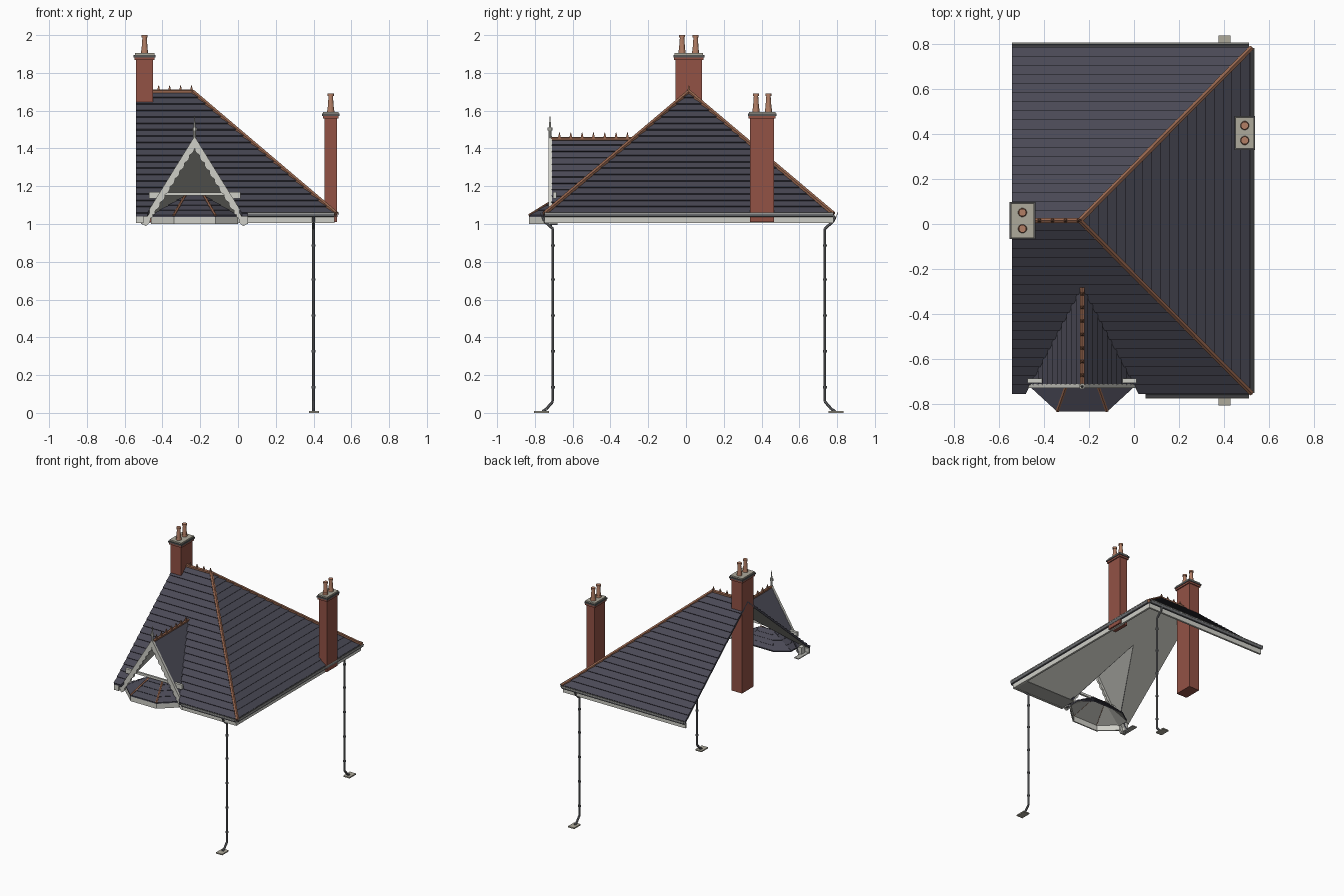
import bpy, math
from mathutils import Vector as V

if "Cube" in bpy.data.objects:
    bpy.data.objects.remove(bpy.data.objects["Cube"])


def material(name, rgb):
    m = bpy.data.materials.new(name)
    m.use_nodes = True
    m.diffuse_color = (*rgb, 1)
    m.node_tree.nodes["Principled BSDF"].inputs["Base Color"].default_value = (*rgb, 1)
    return m


SLATE = material("slate", (0.068, 0.067, 0.092))
LINING = material("roof lining", (0.42, 0.42, 0.39))
TRIM = material("pale trim", (0.62, 0.62, 0.57))
BRICK = material("red brick", (0.29, 0.085, 0.06))
RIDGE = material("ridge tile", (0.3, 0.13, 0.075))
POT = material("clay pot", (0.45, 0.21, 0.13))
STONE = material("cap stone", (0.42, 0.4, 0.33))
DARK = material("dark cap edge", (0.09, 0.09, 0.09))
IRON = material("grey iron", (0.17, 0.175, 0.185))


def mesh(name, verts, faces, mats, index=None):
    me = bpy.data.meshes.new(name)
    me.from_pydata([tuple(v) for v in verts], [], faces)
    for m in mats:
        me.materials.append(m)
    if index:
        me.polygons.foreach_set("material_index", index)
    ob = bpy.data.objects.new(name, me)
    bpy.context.collection.objects.link(ob)
    return ob


def prism(name, ring, offset, mat):
    """Extrude a closed ring of points along an offset."""
    n = len(ring)
    ring = [V(p) for p in ring]
    normal = sum((ring[i].cross(ring[(i + 1) % n]) for i in range(n)), V())
    if normal.dot(V(offset)) > 0:
        ring.reverse()
    verts = ring + [p + V(offset) for p in ring]
    sides = [(i, i + n, (i + 1) % n + n, (i + 1) % n) for i in range(n)]
    return mesh(name, verts, [tuple(range(n)), tuple(range(2 * n - 1, n - 1, -1))] + sides, [mat])


def box(name, x, y, z, mat):
    ring = [(x[0], y[0], z[0]), (x[1], y[0], z[0]), (x[1], y[1], z[0]), (x[0], y[1], z[0])]
    return prism(name, ring, (0, 0, z[1] - z[0]), mat)


def rod(name, a, b, r, mat, sides=8, tip=None):
    a, b = V(a), V(b)
    q = (b - a).to_track_quat('Z', 'Y')
    rings = []
    for c, rad in ((a, r), (b, r if tip is None else tip)):
        rings += [c + q @ V((rad * math.cos(t), rad * math.sin(t), 0))
                  for t in (math.tau * (i + 0.5) / sides for i in range(sides))]
    n = sides
    faces = [(i, (i + 1) % n, (i + 1) % n + n, i + n) for i in range(n)]
    return mesh(name, rings, faces + [tuple(range(n - 1, -1, -1)), tuple(range(n, 2 * n))], [mat])


def clip(poly, h, sign):
    """Keep the part of a polygon above (sign 1) or below (sign -1) height h."""
    out = []
    for a, b in zip(poly, poly[1:] + poly[:1]):
        da, db = (a.z - h) * sign, (b.z - h) * sign
        if da >= 0:
            out.append(a)
        if da * db < 0:
            out.append(a.lerp(b, da / (da - db)))
    return out


def slate_panel(name, pts, course=0.034, lap=0.007, thick=0.016):
    """Roof plane of overlapping slate courses, with a plain lining below."""
    poly = [V(p) for p in pts]
    n = sum((a.cross(b) for a, b in zip(poly, poly[1:] + poly[:1])), V()).normalized()
    if n.z < 0:
        poly.reverse()
        n = -n
    lo, hi = min(p.z for p in poly), max(p.z for p in poly)
    count = max(2, round((hi - lo) / course))
    step = (hi - lo) / count
    verts, faces, index = [], [], []

    def slab(low, top, cap_mat, cap_top):
        k, base = len(low), len(verts)
        verts.extend(low + top)
        cap = range(base + k, base + 2 * k) if cap_top else range(base + k - 1, base - 1, -1)
        faces.append(tuple(cap))
        index.append(cap_mat)
        for i in range(k):
            j = (i + 1) % k
            if (top[i] - low[i]).length + (top[j] - low[j]).length > 1e-4:
                faces.append((base + i, base + j, base + k + j, base + k + i))
                index.append(0)

    for c in range(count):
        z0 = lo + c * step
        band = clip(clip(poly, z0, 1), z0 + step, -1)
        if len(band) > 2:
            slab(band, [p + n * lap * (1 - (p.z - z0) / step) for p in band], 0, True)
    slab([p - V((0, 0, thick)) for p in poly], poly, 1, False)
    return mesh(name, verts, faces, [SLATE, LINING], index)


# Main hipped roof, open where the gable joins
EAVE, TOP, MID, HALF = 1.055, 1.70, 0.015, 0.765
L, R, HX, GX, GZ = -0.54, 0.51, -0.24, -0.23, 1.45
F, B = MID - HALF, MID + HALF
peak, peak_end = (HX, MID, TOP), (L, MID, TOP)
gable_back = (GX, MID - (TOP - GZ) * HALF / (TOP - EAVE), GZ)
corner_f, corner_b = (R, F, EAVE), (R, B, EAVE)
slate_panel("back_roof", [(L, B, EAVE), corner_b, peak, peak_end])
slate_panel("side_roof", [corner_f, corner_b, peak])
slate_panel("front_roof_right", [(0.02, F, EAVE), corner_f, peak, gable_back])
slate_panel("front_roof_left", [(L, F, EAVE), (-0.48, F, EAVE), gable_back, peak, peak_end])

# Ridge and hip tiles with crests
rod("main_ridge", peak_end, peak, 0.013, RIDGE, 6)
for label, c in (("front", corner_f), ("back", corner_b)):
    rod(label + "_hip", peak, V(c) + V((0.01, 0, 0)), 0.013, RIDGE, 6)
rod("gable_ridge", (GX, -0.715, GZ), gable_back, 0.011, RIDGE, 6)
for i in range(4):
    x = -0.42 + i * 0.058
    rod("ridge_crest", (x, MID, TOP), (x, MID, TOP + 0.034), 0.013, RIDGE, 4, 0.002)
for i in range(7):
    y = -0.67 + i * 0.06
    rod("gable_crest", (GX, y, GZ), (GX, y, GZ + 0.034), 0.013, RIDGE, 4, 0.002)

# Front gable: roof planes, scalloped bargeboards, feet
for s, side in ((-1, "right"), (1, "left")):
    slate_panel("gable_roof_" + side, [
        (GX, -0.715, GZ), gable_back, (GX + s * 0.21, -0.68, 1.114),
        (GX + s * 0.275, -0.68, 1.01), (GX + s * 0.275, -0.715, 1.01)])
    a, b = V((GX, -0.728, 1.465)), V((GX + s * 0.285, -0.728, 1.005))
    down = (b - a).normalized()
    inward = V((-s * abs(down.z), 0, -abs(down.x)))
    waves = 11
    edge = []
    for i in range(waves * 4 + 1):
        t = i / (waves * 4)
        w = 0.03 + 0.009 * abs(math.sin(math.pi * waves * t))
        p = a.lerp(b, t) + inward * w
        if (p.x - GX) * s > 0:
            edge.append(p)
    start = V((GX, a.y, 1.405))
    prism("bargeboard_" + side, [a, b] + edge[::-1] + [start], (0, 0.018, 0), TRIM)
    fx = GX + s * 0.27
    box("gable_foot_" + side, (fx - 0.014, fx + 0.014), (-0.725, -0.68), (1.0, 1.065), TRIM)
    bx = GX + s * 0.21
    box("beam_end_" + side, (bx - 0.032, bx + 0.032), (-0.705, -0.685), (1.135, 1.17), TRIM)
box("collar_beam", (GX - 0.23, GX + 0.23), (-0.70, -0.685), (1.15, 1.168), TRIM)

# Finial
rod("finial_stem", (GX, -0.72, 1.40), (GX, -0.72, 1.50), 0.008, TRIM)
rod("finial_collar", (GX, -0.72, 1.495), (GX, -0.72, 1.51), 0.013, TRIM)
rod("finial_spike", (GX, -0.72, 1.51), (GX, -0.72, 1.575), 0.007, TRIM, 8, 0.001)

# Faceted bay canopy below the gable
CZ = 1.045
right_half = [(0.11, -0.83, CZ), (0.23, -0.72, CZ), (0.23, -0.63, CZ), (0.13, -0.56, CZ)]


def shift(p, s):
    return (GX + s * p[0], p[1], p[2])


crown = {s: (GX + s * 0.05, -0.66, 1.15) for s in (-1, 1)}
for a, label in ((right_half[0], "front"), (right_half[3], "back")):
    slate_panel("canopy_" + label, [shift(a, -1), shift(a, 1), crown[1], crown[-1]], 0.03, 0.004, 0.008)
box("canopy_front_fascia", (GX - 0.11, GX + 0.11), (-0.83, -0.82), (1.0, CZ), TRIM)
for s in (-1, 1):
    ring = [V(shift(p, s)) for p in right_half]
    for a, b in zip(ring, ring[1:]):
        slate_panel("canopy_side", [a, b, crown[s]], 0.03, 0.004, 0.008)
    rod("canopy_hip", ring[0], crown[s], 0.008, RIDGE, 6)
    a, b = ring[0], ring[1]
    prism("canopy_side_fascia", [a, b, b + V((0, 0.012, 0)), a + V((0, 0.012, 0))],
          (0, 0, 1.0 - CZ), TRIM)

# Fascias and soffits
FZ = (1.005, 1.045)
box("side_fascia", (R - 0.015, R), (F, B), FZ, TRIM)
box("back_fascia", (L, R), (B - 0.015, B), FZ, TRIM)
for label, x in (("left", (0.05, R)), ("right", (L, -0.5))):
    box("front_fascia_" + label, x, (F, F + 0.015), FZ, TRIM)
    box("front_soffit_" + label, x, (F, F + 0.14), (1.008, 1.014), LINING)


# Half-round gutters
def gutter(name, a, b, out):
    a, b, out = V(a), V(b), V(out)
    arc = [math.pi * i / 6 for i in range(7)]
    prof = [(math.cos(t) * 0.011, -math.sin(t) * 0.02) for t in arc]
    prof += [(math.cos(t) * 0.008, -math.sin(t) * 0.016) for t in reversed(arc)]
    prism(name, [a + out * (0.011 + u) + V((0, 0, w)) for u, w in prof], b - a, IRON)
    prism(name + "_lip", [a + out * u + V((0, 0, w)) for u, w in
                          ((0.019, 0), (0.024, 0), (0.024, 0.006), (0.019, 0.006))], b - a, TRIM)


GZZ = 1.056
gutter("side_gutter", (R, F, GZZ), (R, B, GZZ), (1, 0, 0))
gutter("back_gutter", (L, B, GZZ), (R, B, GZZ), (0, 1, 0))
gutter("front_gutter", (0.05, F, GZZ), (R, F, GZZ), (0, -1, 0))

# Downpipes with brackets and drain plates
for s, side in ((-1, "front"), (1, "back")):
    path = [(0.4, MID + s * d, z) for d, z in
            ((0.775, 1.04), (0.765, 1.015), (0.72, 0.975), (0.72, 0.06), (0.755, 0.02), (0.775, 0.008))]
    for a, b in zip(path, path[1:]):
        rod(side + "_downpipe", a, b, 0.008, IRON)
    for z in (0.13, 0.32, 0.51, 0.7, 0.88):
        rod(side + "_pipe_bracket", (0.4, MID + s * 0.72, z), (0.4, MID + s * 0.72, z + 0.012), 0.011, IRON)
    box(side + "_drain_plate", (0.375, 0.428), sorted((MID + s * 0.74, MID + s * 0.82)), (0, 0.009), STONE)


# Chimneys
def chimney(name, x, y, z, pot_gap):
    def layer(part, grow, lo, hi, mat):
        box(name + part, (x[0] - grow, x[1] + grow), (y[0] - grow, y[1] + grow), (lo, hi), mat)
    layer("_stack", 0, z[0], z[1], BRICK)
    layer("_brick_band", 0.008, z[1] - 0.012, z[1] + 0.002, BRICK)
    layer("_cap_edge", 0.012, z[1] + 0.002, z[1] + 0.014, DARK)
    layer("_cap", 0.006, z[1] + 0.014, z[1] + 0.024, STONE)
    cx, cy, top = sum(x) / 2, sum(y) / 2, z[1] + 0.022
    for s in (-1, 1):
        py = cy + s * pot_gap
        for lo, hi, r0, r1 in ((0, 0.02, 0.02, 0.018), (0.02, 0.085, 0.017, 0.012), (0.085, 0.098, 0.017, 0.017)):
            rod(name + "_pot", (cx, py, top + lo), (cx, py, top + hi), r0, POT, 12, r1)


chimney("ridge_chimney", (-0.54, -0.449), (-0.055, 0.085), (1.01, 1.88), 0.036)
chimney("side_chimney", (0.457, 0.525), (0.34, 0.467), (1.01, 1.57), 0.033)
